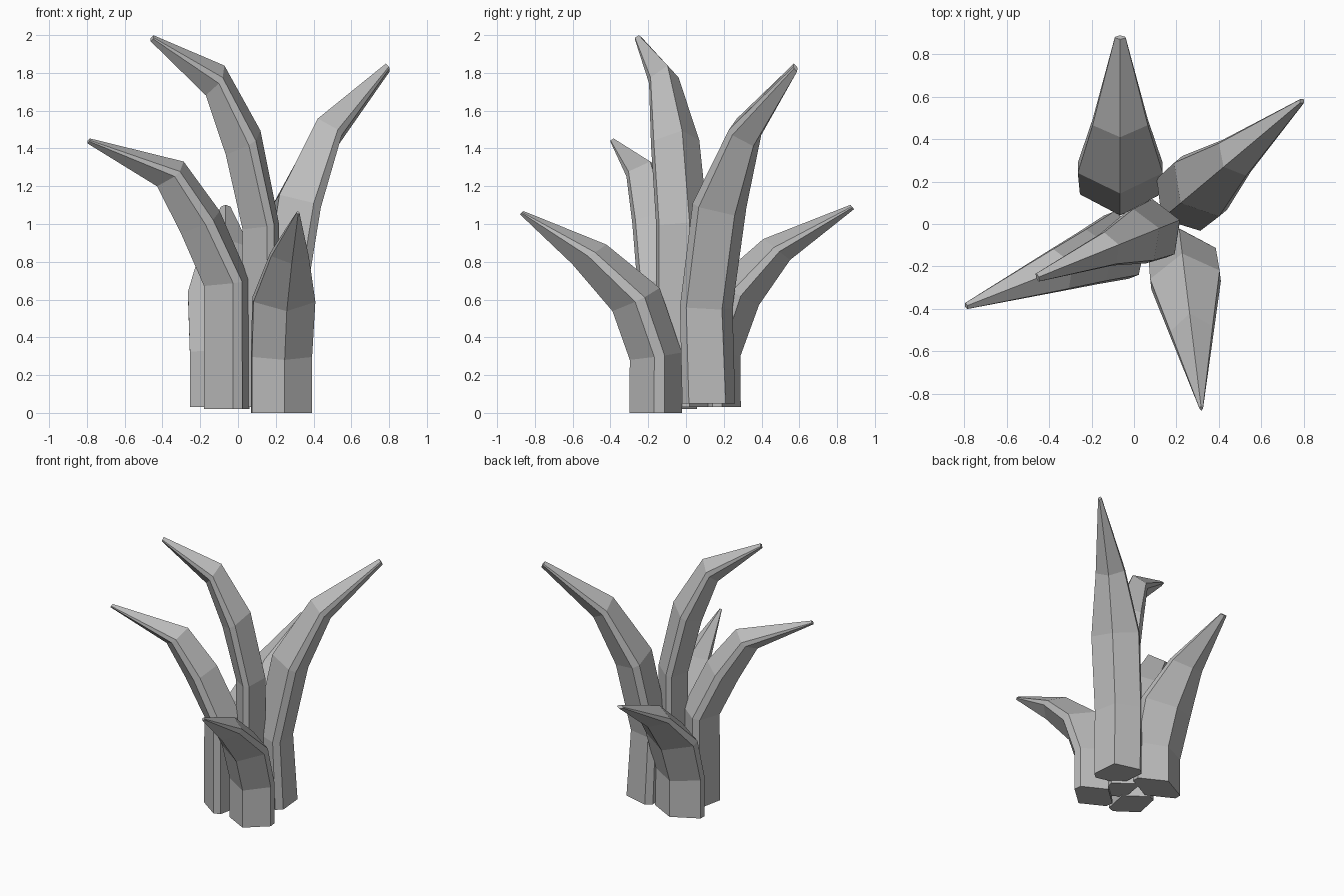
import bpy, bmesh
from math import sin, cos, radians
from mathutils import Vector

cube = bpy.data.objects.get("Cube")
if cube:
    bpy.data.objects.remove(cube)

grey = bpy.data.materials.new("plain_grey")
grey.use_nodes = True
colour = (0.5, 0.5, 0.5, 1)
grey.diffuse_color = colour
grey.node_tree.nodes["Principled BSDF"].inputs["Base Color"].default_value = colour


def leaf(name, base, heading, rings, depths, widths):
    """Loft six-sided rings (reach, height, tilt) along a bending leaf."""
    a = radians(heading)
    out, side, up = Vector((cos(a), sin(a), 0)), Vector((sin(a), -cos(a), 0)), Vector((0, 0, 1))
    bm = bmesh.new()
    loops = []
    for (reach, height, tilt), depth, width in zip(rings, depths, widths):
        t = radians(tilt)
        across = out * cos(t) - up * sin(t)
        centre = Vector((*base, 0)) + out * reach + up * height
        # outer ridge, thin side, inner ridge, thin side
        section = [(1, 0), (.2, 1), (-.2, 1), (-1, 0), (-.2, -1), (.2, -1)]
        loops.append([bm.verts.new(centre + across * depth * u + side * width * v)
                      for u, v in section])
    n = len(loops[0])
    for low, high in zip(loops, loops[1:]):
        for i in range(n):
            j = (i + 1) % n
            bm.faces.new((low[i], low[j], high[j], high[i]))
    bm.faces.new(loops[0])
    bm.faces.new(loops[-1])
    bmesh.ops.recalc_face_normals(bm, faces=bm.faces)
    mesh = bpy.data.meshes.new(name)
    bm.to_mesh(mesh)
    bm.free()
    mesh.materials.append(grey)
    bpy.context.collection.objects.link(bpy.data.objects.new(name, mesh))


# Short leaves at the front and back
leaf("front_leaf", (.23, -.16), -83,
     [(0, 0, 0), (0, .3, 8), (.105, .6, 26), (.355, .84, 29), (.715, 1.06, 40)],
     (.14, .14, .14, .105, .013), (.16, .16, .165, .1, .008))
leaf("back_leaf", (-.065, .165), 90,
     [(0, .03, 0), (0, .32, 8), (.1, .63, 26), (.315, .865, 38), (.715, 1.09, 50)],
     (.125, .125, .135, .09, .015), (.19, .19, .2, .13, .025))

# Middle leaf on the right
leaf("right_leaf", (-.06, -.1), 201.4,
     [(0, .02, 0), (0, .69, 8), (.15, 1.01, 28), (.32, 1.265, 41), (.785, 1.44, 60)],
     (.13, .13, .125, .1, .015), (.16, .16, .13, .1, .015))

# Tall leaves
leaf("tall_centre_leaf", (.12, -.02), 202,
     [(0, .03, 0), (0, .99, 10), (.1, 1.43, 33), (.26, 1.76, 56), (.62, 1.983, 65)],
     (.105, .105, .118, .095, .018), (.14, .14, .13, .08, .02))
leaf("tall_left_leaf", (.245, .12), 40,
     [(0, .05, 0), (-.02, .56, 6), (.09, 1.1, 24), (.3, 1.485, 47), (.715, 1.828, 60)],
     (.14, .13, .135, .1, .025), (.16, .16, .165, .1, .012))
